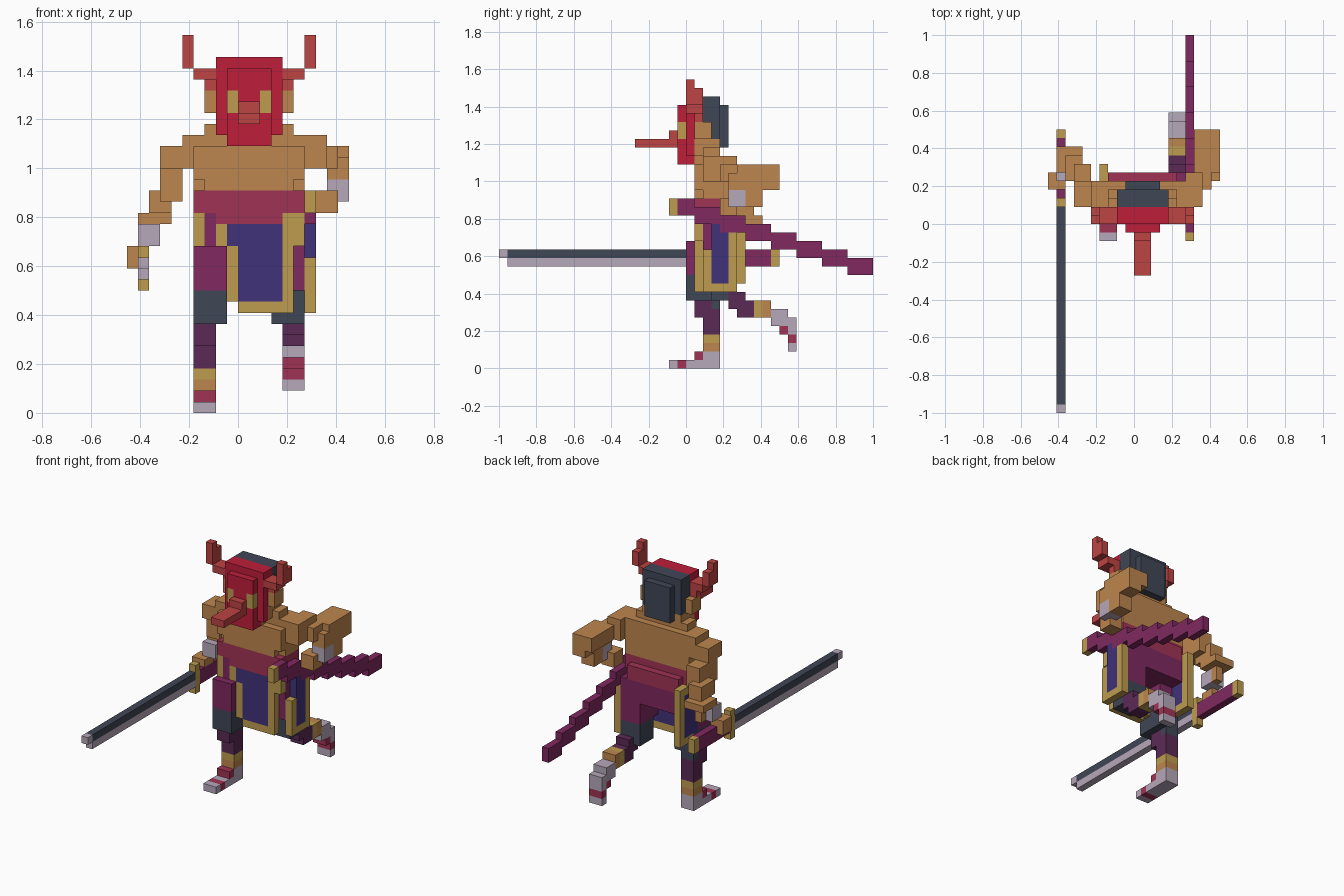
import bpy, bmesh
from mathutils import Vector

if "Cube" in bpy.data.objects:
    bpy.data.objects.remove(bpy.data.objects["Cube"])

UNIT = 1 / 22  # edge of one building block


def material(name, hex_code):
    """Flat material from an sRGB hex code."""
    srgb = [c / 255 for c in bytes.fromhex(hex_code)]
    linear = [((c + 0.055) / 1.055) ** 2.4 for c in srgb] + [1]
    mat = bpy.data.materials.new(name)
    mat.use_nodes = True
    mat.diffuse_color = linear
    mat.node_tree.nodes["Principled BSDF"].inputs["Base Color"].default_value = linear
    return mat


red = material("mask red", "be1e3a")
coral = material("horn red", "be4343")
skin = material("skin", "be864e")
gold = material("gold", "be9c50")
berry = material("sash berry", "a03355")
plum = material("plum", "80295f")
dark_plum = material("dark plum", "5a2a55")
slate = material("slate", "404656")
blue = material("cloth blue", "40327a")
lilac = material("pale lilac", "b6a8ba")

owner = {}   # block position -> part name, later parts replace earlier ones
parts = {}   # part name -> material


def part(name, mat, *boxes):
    """Fill boxes given as x, x, y, y, z, z limits in blocks."""
    parts[name] = mat
    for xa, xb, ya, yb, za, zb in boxes:
        for x in range(xa, xb):
            for y in range(ya, yb):
                for z in range(za, zb):
                    owner[x, y, z] = name


def mirrored(box):
    """Mirror a box across the middle plane of the head."""
    return (2 - box[1], 2 - box[0], *box[2:])


def both(name, mat, *boxes):
    part("right_" + name, mat, *boxes)
    part("left_" + name, mat, *[mirrored(b) for b in boxes])


# Torso and sash
part("torso", skin, (-4, 6, 1, 5, 21, 24), (-3, 5, 1, 5, 20, 21),
     (-4, 6, 2, 5, 20, 22), (-5, 7, 2, 5, 24, 25), (-3, 5, 2, 4, 25, 26))
part("hips", plum, (-3, 5, 2, 6, 14, 18))
part("sash", berry, (-4, 6, 1, 5, 18, 20), (-3, 5, 1, 6, 17, 19))

# Trousers and shorts
part("right_trouser", plum, (-4, -1, 0, 4, 11, 15), (-3, -2, 1, 4, 15, 18))
part("left_trouser", plum, (3, 6, 2, 6, 11, 17))
part("right_cuff", slate, (-4, -1, 0, 4, 8, 11), (-4, -2, 1, 4, 7, 8))
part("left_cuff", slate, (3, 6, 3, 6, 8, 11))

# Front cloth panel with gold trim
part("front_cloth_trim", gold, (-1, 5, 1, 2, 10, 15), (0, 4, 1, 2, 9, 10),
     (-2, -1, 1, 2, 15, 17), (4, 6, 1, 2, 15, 18), (4, 5, 1, 2, 9, 15))
part("front_cloth", blue, (0, 4, 1, 2, 10, 15), (-1, 4, 1, 2, 15, 17))

# Side cloth panels with gold trim
part("left_cloth_trim", gold, (6, 7, 2, 6, 9, 14), (6, 7, 5, 6, 14, 16))
part("left_cloth", blue, (6, 7, 3, 5, 10, 17))
part("right_cloth_trim", gold, (-4, -3, 4, 7, 10, 18), (-4, -3, 1, 2, 15, 18))
part("right_cloth", blue, (-4, -3, 3, 6, 11, 17))

# Right leg, standing
part("right_shin", dark_plum, (-4, -2, 1, 3, 6, 8), (-4, -2, 2, 4, 4, 7))
part("right_shin_band", gold, (-4, -2, 2, 4, 3, 4))
part("right_ankle", skin, (-4, -2, 2, 4, 2, 3))
part("right_foot", lilac, (-4, -2, 2, 4, 0, 2), (-4, -2, -2, 2, 0, 1))
part("right_foot_straps", berry, (-4, -2, 1, 2, 1, 2), (-4, -2, -1, 0, 0, 1))

# Left leg, raised behind
part("left_shin", dark_plum, (4, 6, 5, 7, 7, 9), (4, 6, 6, 8, 6, 8))
part("left_shin_band", gold, (4, 6, 8, 9, 6, 8))
part("left_ankle", skin, (4, 6, 9, 10, 6, 8))
part("left_foot", lilac, (4, 6, 10, 12, 5, 7), (4, 6, 11, 13, 4, 6), (4, 6, 12, 13, 2, 4))
part("left_foot_straps", berry, (4, 6, 11, 12, 4, 5), (4, 6, 12, 13, 3, 4))

# Right arm, hanging
part("right_arm", skin, (-7, -4, 2, 5, 22, 24), (-7, -5, 3, 7, 19, 22),
     (-8, -6, 5, 8, 18, 20), (-9, -6, 6, 9, 17, 18), (-8, -7, 6, 8, 15, 17))
part("right_wrap", lilac, (-9, -7, 5, 7, 15, 17))
part("right_hand", skin, (-10, -8, 4, 6, 13, 15))

# Left arm, elbow bent back
part("left_arm", skin, (6, 8, 2, 6, 22, 25), (7, 9, 4, 8, 22, 24),
     (7, 10, 6, 11, 22, 24), (8, 10, 5, 11, 21, 23), (8, 10, 7, 9, 19, 21))
part("left_wrap", lilac, (8, 10, 5, 7, 19, 21))
part("left_hand", skin, (7, 9, 4, 6, 18, 20))

# Sword held forward
part("sword_handle", plum, (-9, -8, 3, 10, 12, 14))
part("sword_fittings", gold, (-9, -8, 2, 3, 11, 15), (-9, -8, 10, 11, 12, 14))
part("sword_spine", slate, (-9, -8, -21, 2, 13, 14))
part("sword_edge", lilac, (-9, -8, -21, 2, 12, 13), (-9, -8, -22, -21, 13, 14))

# Scabbard, a staircase of equal steps
steps = [(6, 7, 1 + 3 * i, 4 + 3 * i, 17 - i, 19 - i) for i in range(7)]
part("scabbard", plum, (6, 7, -1, 1, 18, 20), *steps)
part("scabbard_mouth", gold, (6, 7, -2, -1, 18, 20))

# Head and hair
part("head", skin, (-2, 4, 1, 4, 25, 30), (-1, 3, 1, 4, 24, 25))
both("ear", skin, (-3, -2, 1, 3, 27, 29))
part("hair", slate, (-2, 4, 2, 4, 29, 32), (-2, 4, 3, 4, 27, 29), (-1, 3, 4, 5, 26, 31))

# Horned mask
part("mask", red, (-1, 3, -1, 1, 24, 31), (-2, 4, 0, 1, 25, 32), (-2, 4, 1, 2, 30, 32))
both("eye", gold, (-1, 0, -1, 0, 27, 29))
part("nose", coral, (0, 2, -6, -1, 26, 27), (0, 2, -2, -1, 27, 28))
both("horn", coral, (-3, -2, 1, 2, 29, 31), (-4, -2, 0, 2, 30, 31),
     (-5, -4, 1, 2, 31, 33), (-5, -4, 0, 1, 31, 34))

# Quad corners for the face on the high side of each axis
AXES = [Vector(v) for v in ((1, 0, 0), (0, 1, 0), (0, 0, 1))]


def build(name, mat):
    """Skin a part's outer block faces and merge the flat areas."""
    bm = bmesh.new()
    for cell in [c for c, n in owner.items() if n == name]:
        for i in range(3):
            u, v = AXES[i - 2], AXES[i - 1]
            for side in (0, 1):
                near = Vector(cell) + AXES[i] * (2 * side - 1)
                if tuple(int(k) for k in near) in owner:
                    continue
                base = Vector(cell) + AXES[i] * side
                ring = [base, base + u, base + u + v, base + v]
                if not side:
                    ring.reverse()
                bm.faces.new([bm.verts.new(p * UNIT) for p in ring])
    bmesh.ops.remove_doubles(bm, verts=bm.verts, dist=UNIT / 10)
    bmesh.ops.dissolve_limit(bm, angle_limit=0.01, verts=bm.verts, edges=bm.edges)
    mesh = bpy.data.meshes.new(name)
    bm.to_mesh(mesh)
    bm.free()
    mesh.materials.append(mat)
    bpy.context.collection.objects.link(bpy.data.objects.new(name, mesh))


for part_name, part_material in parts.items():
    build(part_name, part_material)
